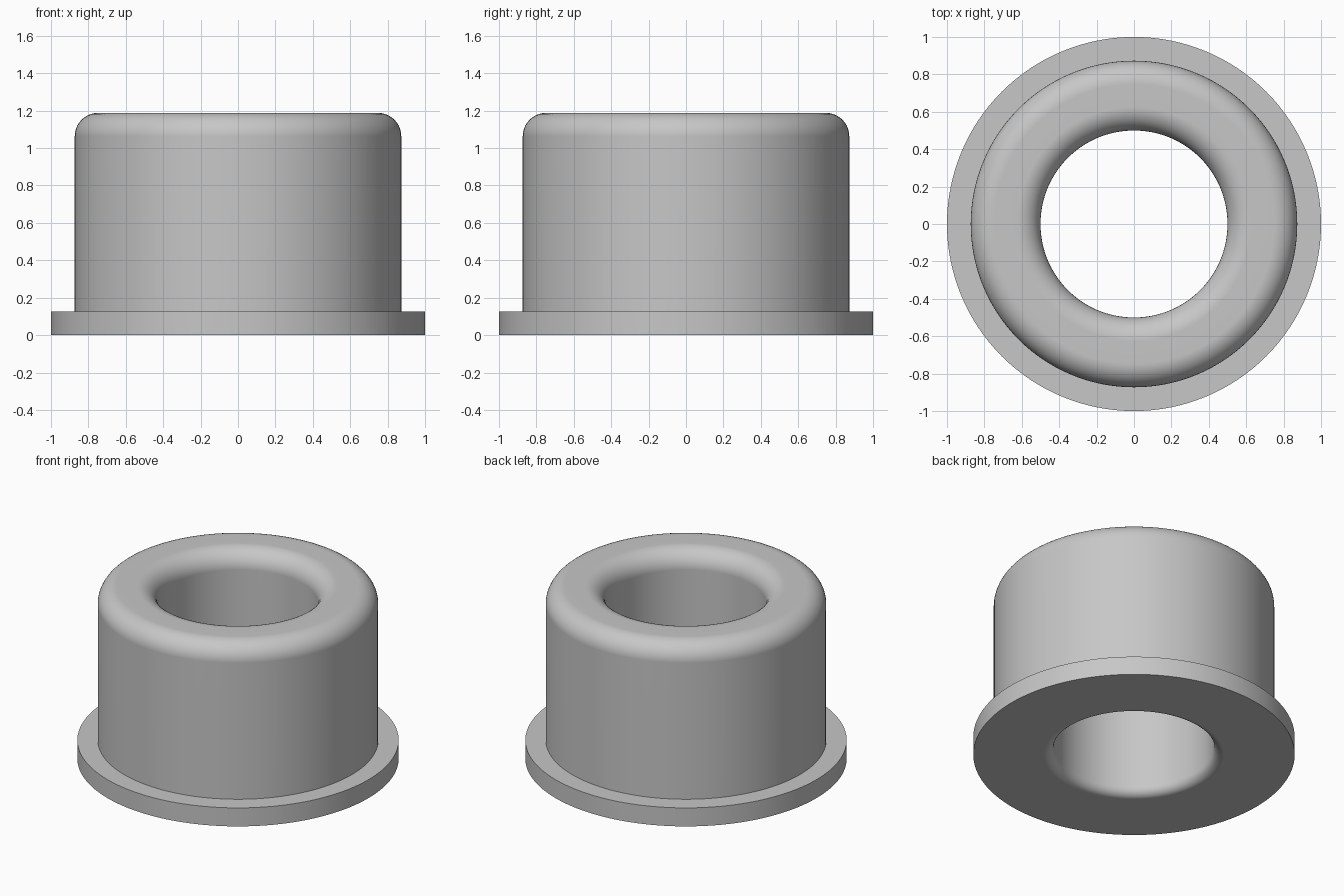
import bpy, bmesh
from math import sin, cos, pi, radians
from mathutils import Vector

if "Cube" in bpy.data.objects:
    bpy.data.objects.remove(bpy.data.objects["Cube"], do_unlink=True)

BORE, BODY, FLANGE = 0.5, 0.873, 1.0
HEIGHT, RIM = 1.188, 0.127
FILLET, BOTTOM_FILLET = 0.125, 0.06
SEGMENTS = 128

grey = bpy.data.materials.new("plain grey")
grey.use_nodes = True
colour = (0.57, 0.57, 0.57, 1)
grey.diffuse_color = colour
grey.node_tree.nodes["Principled BSDF"].inputs["Base Color"].default_value = colour


def arc(x, z, radius, start, steps=10):
    """Quarter-circle fillet, running counter-clockwise from start degrees."""
    angles = [radians(start) + pi / 2 * i / steps for i in range(steps + 1)]
    return [(x + radius * cos(a), z + radius * sin(a)) for a in angles]


# Closed cross-section of the flanged sleeve
profile = [(FLANGE, 0), (FLANGE, RIM), (BODY, RIM)]
profile += arc(BODY - FILLET, HEIGHT - FILLET, FILLET, 0)
profile += arc(BORE + FILLET, HEIGHT - FILLET, FILLET, 90)
profile += arc(BORE + BOTTOM_FILLET, BOTTOM_FILLET, BOTTOM_FILLET, 180)

# Revolve the section about the vertical axis
bm = bmesh.new()
verts = [bm.verts.new((x, 0, z)) for x, z in profile]
edges = [bm.edges.new((a, b)) for a, b in zip(verts, verts[1:] + verts[:1])]
bmesh.ops.spin(bm, geom=verts + edges, cent=Vector(), axis=(0, 0, 1),
               angle=2 * pi, steps=SEGMENTS, use_merge=False)
bmesh.ops.remove_doubles(bm, verts=bm.verts, dist=1e-5)
bmesh.ops.recalc_face_normals(bm, faces=bm.faces)

mesh = bpy.data.meshes.new("flanged_bushing")
bm.to_mesh(mesh)
bm.free()
mesh.materials.append(grey)
bushing = bpy.data.objects.new("flanged_bushing", mesh)
bpy.context.collection.objects.link(bushing)

# Smooth the walls and fillets, keeping the flange edges crisp
bpy.ops.object.select_all(action="DESELECT")
bushing.select_set(True)
bpy.context.view_layer.objects.active = bushing
bpy.ops.object.shade_smooth_by_angle(angle=radians(30))
weighted = bushing.modifiers.new("flat_face_normals", "WEIGHTED_NORMAL")
weighted.keep_sharp = True
